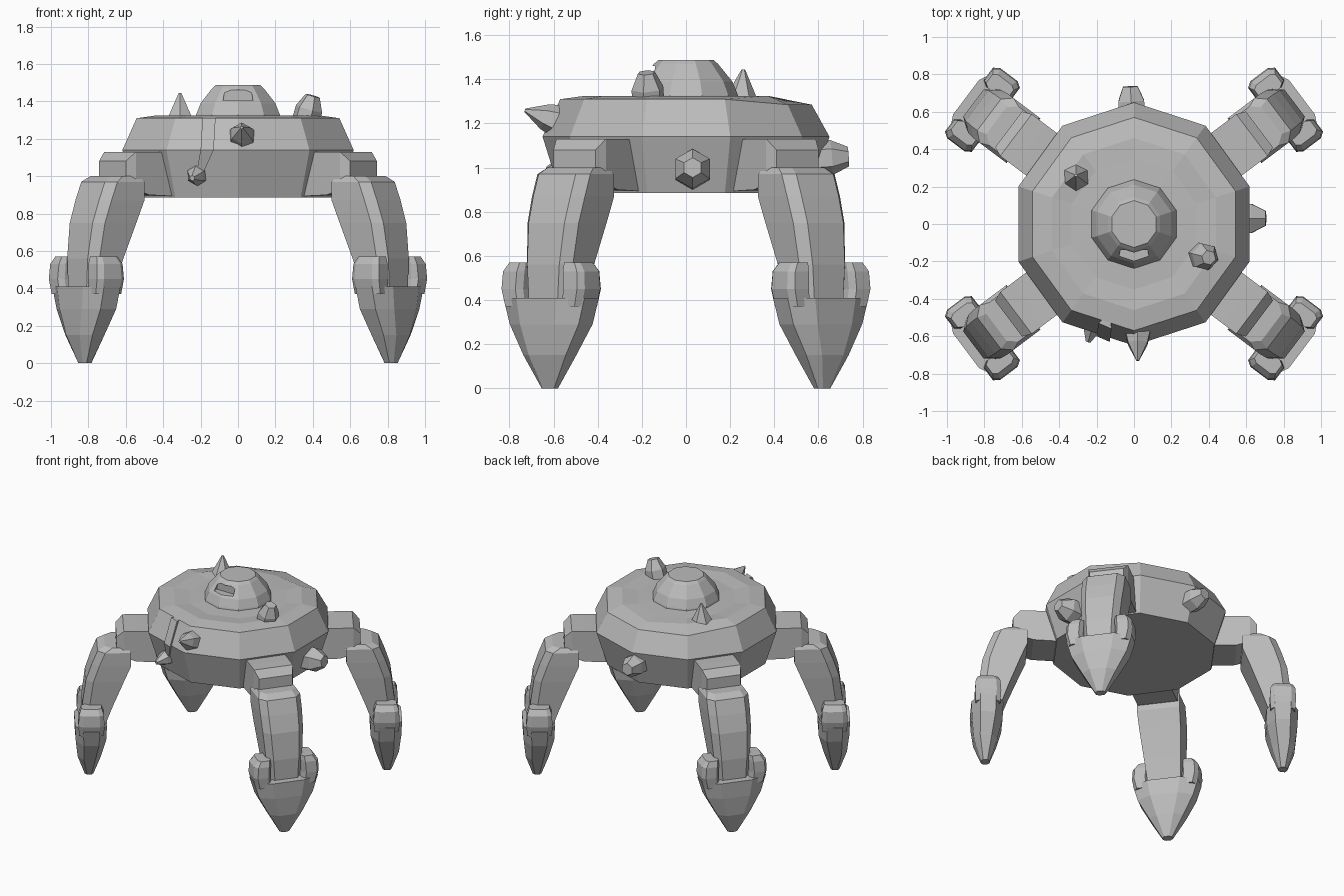
import bpy, bmesh, math
from mathutils import Vector, Matrix

if "Cube" in bpy.data.objects:
    bpy.data.objects.remove(bpy.data.objects["Cube"])

stone = bpy.data.materials.new("grey stone")
stone.diffuse_color = (0.5, 0.5, 0.5, 1)
stone.use_nodes = True
stone.node_tree.nodes["Principled BSDF"].inputs["Base Color"].default_value = stone.diffuse_color


def loft(name, rings, matrix=Matrix()):
    """Skin a list of equal-sized point rings and cap both ends."""
    bm = bmesh.new()
    loops = [[bm.verts.new(matrix @ Vector(p)) for p in ring] for ring in rings]
    n = len(loops[0])
    for lo, hi in zip(loops, loops[1:]):
        for i in range(n):
            j = (i + 1) % n
            bm.faces.new((lo[i], lo[j], hi[j], hi[i]))
    bm.faces.new(loops[0][::-1])
    bm.faces.new(loops[-1])
    bmesh.ops.recalc_face_normals(bm, faces=bm.faces)
    me = bpy.data.meshes.new(name)
    bm.to_mesh(me)
    bm.free()
    me.materials.append(stone)
    ob = bpy.data.objects.new(name, me)
    bpy.context.collection.objects.link(ob)
    return ob


def circle(r, z, n=10, start=90):
    return [(r * math.cos(math.radians(start + 360 * i / n)),
             r * math.sin(math.radians(start + 360 * i / n)), z) for i in range(n)]


def octagon(z, cx, cy, a, b, k):
    """Level chamfered rectangle with half sizes a, b."""
    return [(cx + sx * a * u, cy + sy * b * v, z) for sx, sy, u, v in
            [(1, -1, 1, k), (1, 1, 1, k), (1, 1, k, 1), (-1, 1, k, 1),
             (-1, 1, 1, k), (-1, -1, 1, k), (-1, -1, k, 1), (1, -1, k, 1)]]


# Ten-sided body disc, rim dropping a little at the back
body = loft("body", [circle(r, z) for r, z in
            [(0.57, 0.885), (0.65, 1.14), (0.57, 1.31), (0.46, 1.325),
             (0.35, 1.315), (0.2, 1.32)]])
for v in body.data.vertices:
    if v.co.z > 1.3 and v.co.y > 0.45:
        v.co.z -= 0.025

# Dome with a recessed eye slot
dome = loft("dome", [circle(r, z) for r, z in
            [(0.245, 1.29), (0.235, 1.33), (0.21, 1.39), (0.145, 1.47), (0.125, 1.488)]])
slot = loft("slot_cutter", [
    [(-w, -0.3, z), (w, -0.3, z), (w, -0.14, z), (-w, -0.14, z)]
    for w, z in [(0.08, 1.405), (0.07, 1.46)]])
slot.hide_render = True
slot.hide_viewport = True
cut = dome.modifiers.new("eye slot", 'BOOLEAN')
cut.operation = 'DIFFERENCE'
cut.object = slot

# Four legs; each is built along +x and then turned into place
for name, angle in [("back_right", 37), ("back_left", 143),
                    ("front_left", 217), ("front_right", 323)]:
    turn = Matrix.Rotation(math.radians(angle), 4, 'Z')
    # hip beam with a rounded-down outer end
    loft(name + "_hip", [[(r, -w, lo), (r, w, lo), (r, w, hi), (r, -w, hi)]
         for r, w, lo, hi in [(0.45, 0.14, 0.89, 1.125), (0.70, 0.14, 0.90, 1.13),
                              (0.79, 0.14, 0.93, 1.13), (0.84, 0.12, 0.95, 1.08)]], turn)
    # shin: square inner edge, chamfered outer edge
    loft(name + "_shin", [[(i, -w, z), (o - 0.05, -w, z), (o, -0.7 * w, z),
                           (o, 0.7 * w, z), (o - 0.05, w, z), (i, w, z)]
         for z, i, o, w in [(0.38, 0.93, 1.075, 0.115), (0.56, 0.865, 1.075, 0.13),
                            (0.75, 0.79, 1.05, 0.145), (0.87, 0.74, 1.01, 0.15),
                            (0.97, 0.74, 0.97, 0.15), (1.0, 0.76, 0.92, 0.13)]], turn)
    # pointed foot
    loft(name + "_foot", [octagon(z, c, 0, a, b, 0.5)
         for z, c, a, b in [(0, 1.025, 0.03, 0.035), (0.15, 1.025, 0.08, 0.12),
                            (0.29, 1.015, 0.105, 0.195), (0.41, 1.015, 0.11, 0.23)]], turn)
    # raised lobes clasping the shin, flush with the foot
    for side, s in [("a", 1), ("b", -1)]:
        loft(f"{name}_foot_lobe_{side}", [octagon(z, 1.015, s * t, a, b, 0.65)
             for z, t, a, b in [(0.37, 0.16, 0.085, 0.055), (0.45, 0.175, 0.09, 0.06),
                                (0.53, 0.17, 0.085, 0.06), (0.57, 0.155, 0.07, 0.045)]], turn)


# Rocky spikes and knobs: base point, tip point, base and tip radius
def bump(name, base, tip, r0, r1, bulge):
    base, tip = Vector(base), Vector(tip)
    axis = tip - base
    m = Matrix.Translation(base) @ axis.to_track_quat('Z', 'Y').to_matrix().to_4x4()
    d = axis.length
    loft(name, [circle(r0, 0, 6), circle(r0 * bulge, d * 0.5, 6), circle(r1, d, 6)], m)


bump("top_spike", (-0.31, 0.25, 1.3), (-0.31, 0.26, 1.445), 0.08, 0.008, 0.55)
bump("top_knob", (0.36, -0.17, 1.29), (0.4, -0.18, 1.43), 0.075, 0.04, 1.0)
bump("front_spike", (0.02, -0.55, 1.2), (0.02, -0.73, 1.26), 0.085, 0.008, 0.7)
bump("front_low_spike", (-0.21, -0.5, 1.01), (-0.245, -0.63, 0.99), 0.065, 0.015, 0.75)
bump("side_knob", (0.55, 0.03, 0.99), (0.705, 0.03, 1.0), 0.09, 0.045, 1.0)
bump("back_knob", (-0.01, 0.58, 1.04), (-0.02, 0.735, 1.05), 0.08, 0.045, 1.0)

# Broken shard on the front left facet
loft("front_shard", [[(-0.19, -0.53, 1.31), (-0.12, -0.56, 1.31), (-0.13, -0.47, 1.31)],
                     [(-0.2, -0.6, 1.14), (-0.13, -0.63, 1.14), (-0.15, -0.5, 1.14)],
                     [(-0.22, -0.55, 1.03), (-0.18, -0.57, 1.03), (-0.19, -0.48, 1.03)]])
